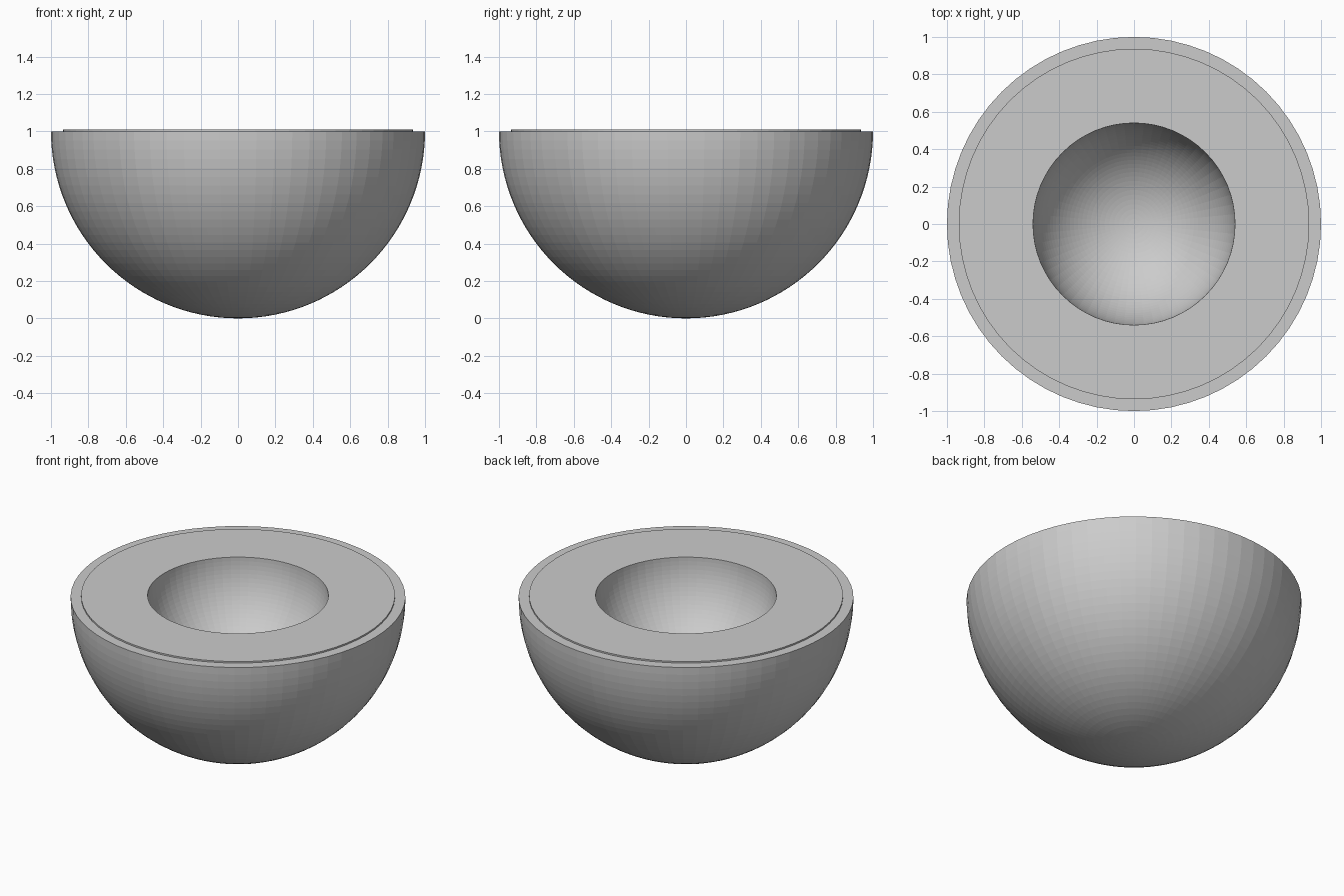
import bpy, bmesh
from math import sin, cos, pi

if "Cube" in bpy.data.objects:
    bpy.data.objects.remove(bpy.data.objects["Cube"])

SEGMENTS = 64


def arc(radius, top, steps):
    """Quarter circle in the x-z plane from the rim down to the pole."""
    pts = [(radius * cos(i / steps * pi / 2), top - radius * sin(i / steps * pi / 2))
           for i in range(steps)]
    return pts + [(0, top - radius)]


def lathe(name, profile):
    """Spin a profile that starts and ends on the z axis into a closed solid."""
    bm = bmesh.new()
    verts = [bm.verts.new((x, 0, z)) for x, z in profile]
    edges = [bm.edges.new(pair) for pair in zip(verts, verts[1:])]
    bmesh.ops.spin(bm, geom=verts + edges, cent=(0, 0, 0), axis=(0, 0, 1),
                   angle=2 * pi, steps=SEGMENTS)
    bmesh.ops.remove_doubles(bm, verts=bm.verts, dist=1e-5)
    bmesh.ops.recalc_face_normals(bm, faces=bm.faces)
    mesh = bpy.data.meshes.new(name)
    bm.to_mesh(mesh)
    bm.free()
    obj = bpy.data.objects.new(name, mesh)
    bpy.context.collection.objects.link(obj)
    return obj


def half_bowl(name, outer, inner, top, steps=32):
    """Hemispherical bowl with a flat rim."""
    return lathe(name, arc(outer, top, steps)[::-1] + arc(inner, top, steps))


# Outer shell with a thin rim
half_bowl("shell", 1.0, 0.937, 1.0)

# Thick lining, standing slightly proud of the shell, with a round hollow
half_bowl("flesh", 0.937, 0.54, 1.01)
